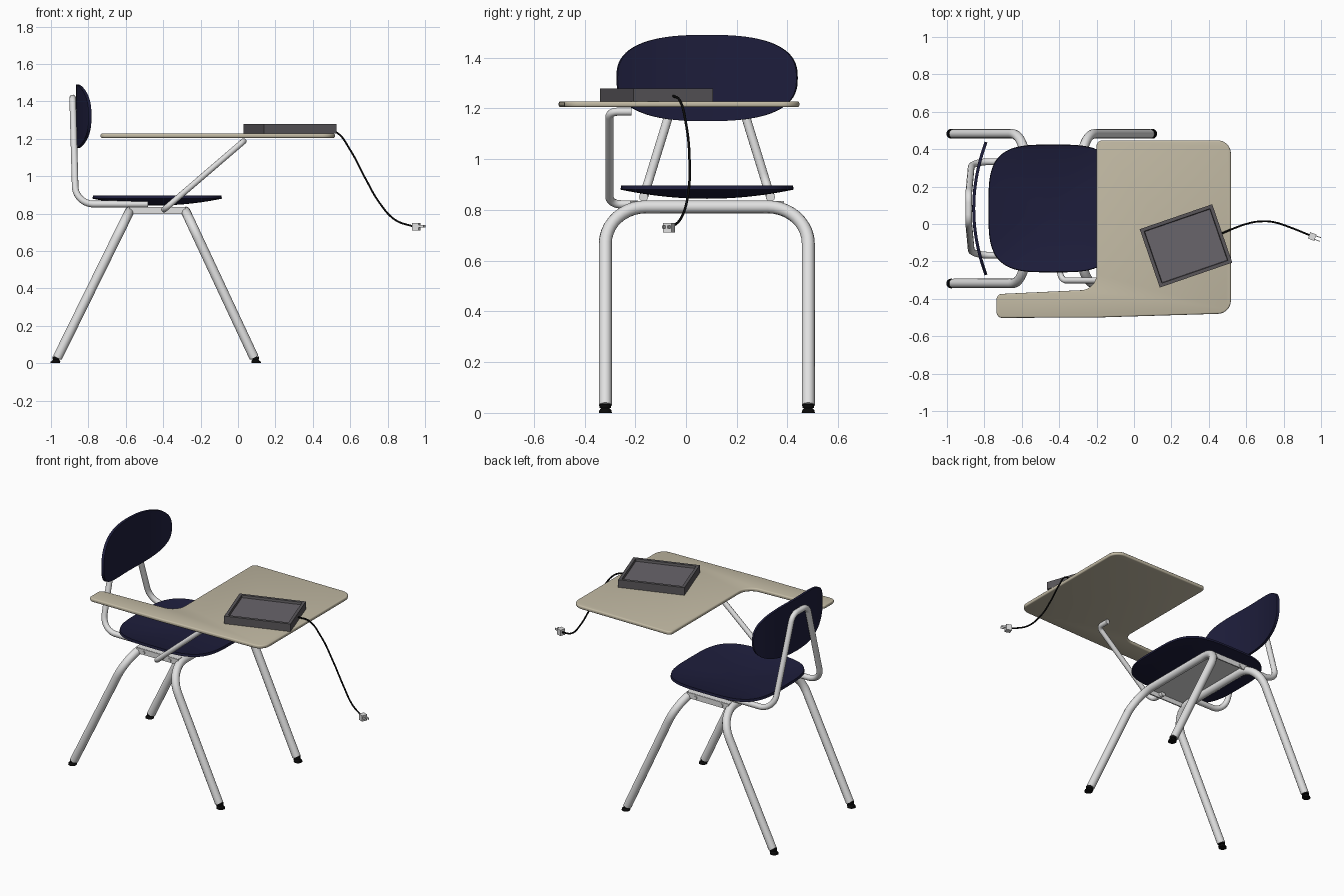
import bpy, bmesh, math
from mathutils import Vector, Matrix

if "Cube" in bpy.data.objects:
    bpy.data.objects.remove(bpy.data.objects["Cube"])


def material(name, rgb):
    m = bpy.data.materials.new(name)
    m.diffuse_color = (*rgb, 1)
    m.use_nodes = True
    m.node_tree.nodes["Principled BSDF"].inputs["Base Color"].default_value = m.diffuse_color
    return m


METAL = material("light grey metal", (0.75, 0.75, 0.75))
NAVY = material("navy plastic", (0.0125, 0.0125, 0.044))
TAN = material("tan laminate", (0.54, 0.49, 0.37))
FRAME = material("dark grey casing", (0.1, 0.094, 0.102))
SCREEN = material("grey screen", (0.14, 0.128, 0.145))
BLACK = material("black rubber", (0.003, 0.003, 0.003))
CY = 0.083  # centre line of the chair


def finish(ob, mat, angle=35):
    """Bake modifiers or curves to mesh, add colour and smooth shading."""
    if not ob.data.materials:
        ob.data.materials.append(mat)
    bpy.ops.object.select_all(action='DESELECT')
    ob.select_set(True)
    bpy.context.view_layer.objects.active = ob
    bpy.ops.object.convert(target='MESH')
    bpy.ops.object.shade_smooth_by_angle(angle=math.radians(angle))
    return ob


def add(name, data):
    ob = bpy.data.objects.new(name, data)
    bpy.context.collection.objects.link(ob)
    return ob


def from_bm(name, bm):
    bmesh.ops.recalc_face_normals(bm, faces=bm.faces)
    me = bpy.data.meshes.new(name)
    bm.to_mesh(me)
    bm.free()
    return add(name, me)


def fillet(pts, closed=False, steps=10):
    """Round the corners of a path; each point is (x, y, z, radius)."""
    out, n = [], len(pts)
    for i, (x, y, z, r) in enumerate(pts):
        p = Vector((x, y, z))
        if r == 0 or (not closed and i in (0, n - 1)):
            out.append(p)
            continue
        d1 = (Vector(pts[i - 1][:3]) - p).normalized()
        d2 = (Vector(pts[(i + 1) % n][:3]) - p).normalized()
        half = d1.angle(d2) / 2
        c = p + (d1 + d2).normalized() * r / math.sin(half)
        t = r / math.tan(half)
        a, b = (p + d1 * t - c).normalized(), (p + d2 * t - c).normalized()
        out += [c + a.slerp(b, k / steps) * r for k in range(steps + 1)]
    return out


def tube(name, pts, radius, mat=METAL, smooth=False):
    cu = bpy.data.curves.new(name, 'CURVE')
    cu.dimensions = '3D'
    cu.bevel_depth, cu.bevel_resolution, cu.use_fill_caps = radius, 4, True
    if smooth:
        s = cu.splines.new('BEZIER')
        s.bezier_points.add(len(pts) - 1)
        for bp, p in zip(s.bezier_points, pts):
            bp.co = p
            bp.handle_left_type = bp.handle_right_type = 'AUTO'
    else:
        s = cu.splines.new('POLY')
        s.points.add(len(pts) - 1)
        for sp, p in zip(s.points, pts):
            sp.co = (*p, 1)
    return finish(add(name, cu), mat)


def box(name, centre, size, mat, rot=0):
    bm = bmesh.new()
    bmesh.ops.create_cube(bm, size=1, matrix=Matrix.Translation(centre)
                          @ Matrix.Rotation(rot, 4, 'Z') @ Matrix.Diagonal((*size, 1)))
    return finish(from_bm(name, bm), mat)


def shell(name, power, place, thick, rings=12, segs=72):
    """Superellipse sheet; place(u, v, r) gives the 3D point."""
    bm = bmesh.new()
    mid = bm.verts.new(place(0, 0, 0))
    prev = None
    for k in range(1, rings + 1):
        r, ring = k / rings, []
        for j in range(segs):
            a = 2 * math.pi * j / segs
            c, s = math.cos(a), math.sin(a)
            u = math.copysign(abs(c) ** (2 / power), c) * r
            v = math.copysign(abs(s) ** (2 / power), s) * r
            ring.append(bm.verts.new(place(u, v, r)))
        for j in range(segs):
            q = (j + 1) % segs
            bm.faces.new((prev[j], ring[j], ring[q], prev[q]) if prev
                         else (mid, ring[j], ring[q]))
        prev = ring
    ob = from_bm(name, bm)
    mod = ob.modifiers.new("thickness", 'SOLIDIFY')
    mod.thickness, mod.offset = thick, 0
    return finish(ob, NAVY)


# Two bent leg frames with rubber feet
for label, foot, top in (("back", -0.98, -0.58), ("front", 0.10, -0.28)):
    low = foot + (top - foot) * 0.03 / 0.81
    tube(label + "_leg_frame", fillet([
        (low, -0.318, 0.03, 0), (top, -0.318, 0.812, 0.16),
        (top, 0.482, 0.812, 0.16), (low, 0.482, 0.03, 0)]), 0.0255)
    for side, y in (("right", -0.318), ("left", 0.482)):
        bm = bmesh.new()
        for r1, r2, z0, z1 in ((0.026, 0.024, 0, 0.01), (0.024, 0.015, 0.01, 0.02),
                               (0.022, 0.022, 0.02, 0.036)):
            bmesh.ops.create_cone(bm, cap_ends=True, segments=20, radius1=r1, radius2=r2,
                                  depth=z1 - z0, matrix=Matrix.Translation(
                                      (low - (0.012 if foot < 0 else -0.012) * (1 - z0 / 0.03),
                                       y, (z0 + z1) / 2)))
        finish(from_bm(f"{label}_{side}_foot", bm), BLACK)

# Seat tray with side flanges and bolts
box("seat_tray", (-0.43, CY, 0.833), (0.30, 0.60, 0.006), METAL)
for side, s in (("right", -1), ("left", 1)):
    box(side + "_tray_flange", (-0.43, CY + s * 0.30, 0.817), (0.30, 0.008, 0.036), METAL)
    for i, x in enumerate((-0.53, -0.34)):
        bm = bmesh.new()
        bmesh.ops.create_cone(bm, cap_ends=True, segments=16, radius1=0.011, radius2=0.011,
                              depth=0.008, matrix=Matrix.Translation((x, CY + s * 0.306, 0.815))
                              @ Matrix.Rotation(math.pi / 2, 4, 'X'))
        finish(from_bm(f"{side}_tray_bolt_{i + 1}", bm), METAL)

# Dished seat and curved backrest
shell("seat", 3.6, lambda u, v, r: (
    -0.432 + 0.345 * u, CY + 0.34 * v, 0.888 - 0.036 * (1 - r * r)), 0.016)
shell("backrest", 2.6, lambda u, v, r: (
    -0.857 + 0.066 * u * u, CY + 0.355 * u, 1.32 + 0.17 * v), 0.016)

# Backrest tube, an upturned V with rounded corners
w, t = 0.25, 0.075
tube("backrest_support", fillet([
    (-0.48, CY - w, 0.851, 0), (-0.868, CY - w, 0.851, 0.10),
    (-0.884, CY - t, 1.418, 0.06), (-0.884, CY + t, 1.418, 0.06),
    (-0.868, CY + w, 0.851, 0.10), (-0.48, CY + w, 0.851, 0)]), 0.018)

# Desk support tube
tube("desk_support", fillet([
    (-0.395, -0.19, 0.822, 0), (-0.395, -0.302, 0.822, 0.045),
    (0.03, -0.302, 1.187, 0.03), (0.03, -0.215, 1.187, 0)]), 0.016)

# Desk top with armrest
outline = [(-0.2, 0.447, 0, 0.03), (0.518, 0.447, 0, 0.07), (0.518, -0.478, 0, 0.07),
           (-0.2, -0.5, 0, 0.3), (-0.735, -0.502, 0, 0.03), (-0.735, -0.375, 0, 0.03),
           (-0.2, -0.35, 0, 0.085)]
bm = bmesh.new()
face = bm.faces.new([bm.verts.new((p.x, p.y, 1.205)) for p in fillet(outline, True, 8)])
ext = bmesh.ops.extrude_face_region(bm, geom=[face])
bmesh.ops.translate(bm, vec=(0, 0, 0.023),
                    verts=[g for g in ext["geom"] if isinstance(g, bmesh.types.BMVert)])
desk = from_bm("desk_top", bm)
bev = desk.modifiers.new("round edge", 'BEVEL')
bev.width, bev.segments, bev.limit_method = 0.008, 3, 'ANGLE'
bev.angle_limit = math.radians(50)
finish(desk, TAN)

# Tablet with recessed screen
bm = bmesh.new()
bmesh.ops.create_cube(bm, size=1, matrix=Matrix.Translation((0.278, -0.117, 1.253))
                      @ Matrix.Rotation(math.radians(19), 4, 'Z')
                      @ Matrix.Diagonal((0.41, 0.33, 0.05, 1)))
bm.normal_update()
top = max(bm.faces, key=lambda f: f.normal.z)
bmesh.ops.inset_region(bm, faces=[top], thickness=0.026)
bmesh.ops.inset_region(bm, faces=[top], thickness=0.004, depth=-0.015)
top.material_index = 1
tablet = from_bm("tablet", bm)
tablet.data.materials.append(FRAME)
tablet.data.materials.append(SCREEN)
finish(tablet, FRAME, 20)

# Power cord
tube("power_cord", [(0.465, -0.052, 1.25), (0.53, -0.025, 1.232), (0.60, 0.0, 1.14),
                    (0.68, 0.014, 0.99), (0.76, 0.007, 0.853), (0.84, -0.02, 0.767),
                    (0.94, -0.06, 0.73)], 0.005, BLACK, True)

# Plug and prongs
turn = math.radians(-20)
box("plug", (0.953, -0.067, 0.73), (0.036, 0.036, 0.038), METAL, turn)
for i, off in enumerate((-0.01, 0.01)):
    p = Vector((0.953, -0.067, 0.733)) + Matrix.Rotation(turn, 3, 'Z') @ Vector((0.031, off, 0))
    box(f"plug_prong_{i + 1}", p, (0.032, 0.004, 0.012), METAL, turn)
